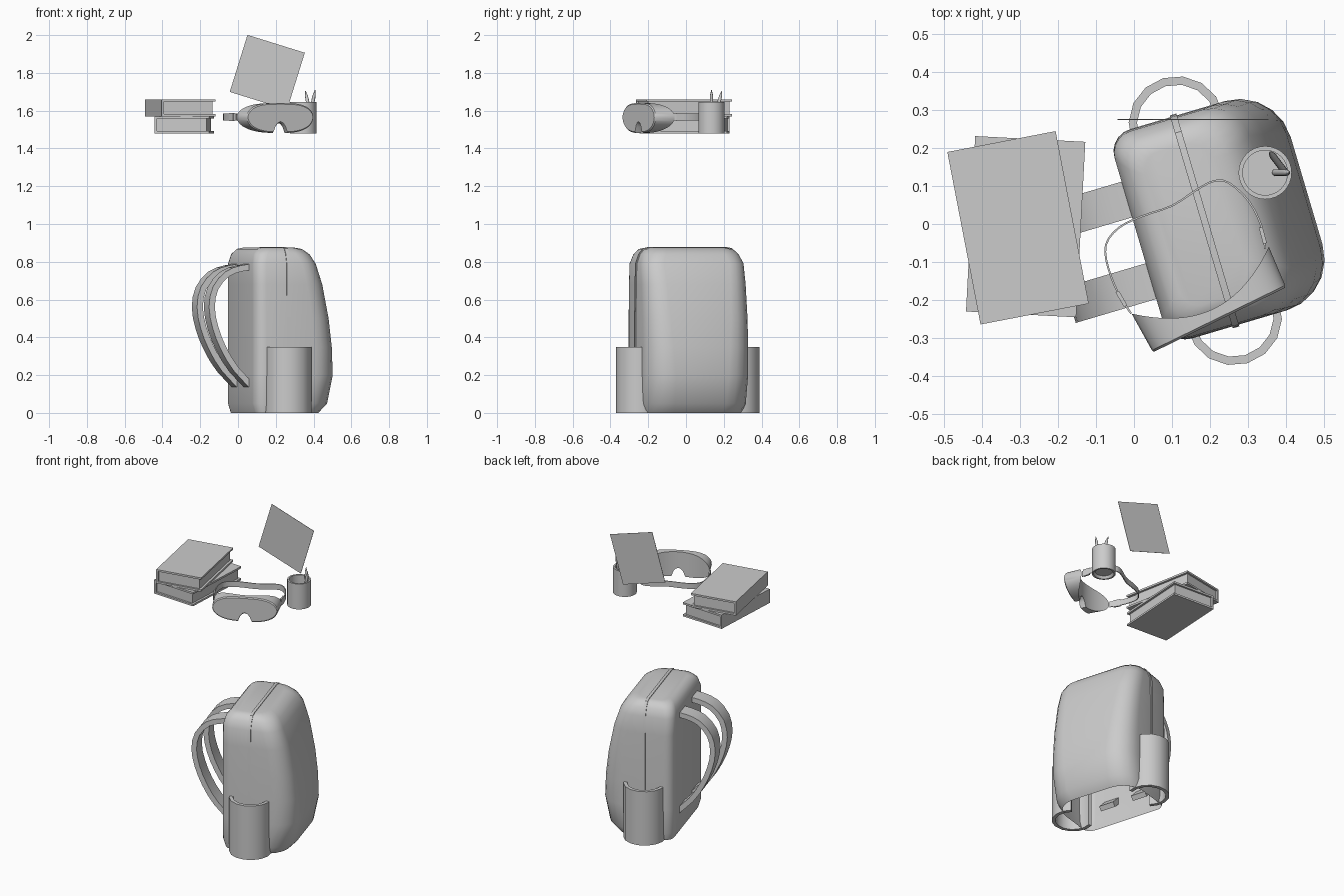
import bpy, bmesh
from math import sin, cos, pi, radians
from mathutils import Matrix, Vector

if "Cube" in bpy.data.objects:
    bpy.data.objects.remove(bpy.data.objects["Cube"])

T = Matrix.Translation
def rz(deg): return Matrix.Rotation(radians(deg), 4, 'Z')

def finish(name, bm, mat=Matrix(), smooth=35):
    bmesh.ops.recalc_face_normals(bm, faces=bm.faces[:])
    me = bpy.data.meshes.new(name)
    bm.to_mesh(me)
    bm.free()
    ob = bpy.data.objects.new(name, me)
    bpy.context.collection.objects.link(ob)
    ob.matrix_world = mat
    bpy.ops.object.select_all(action='DESELECT')
    ob.select_set(True)
    bpy.context.view_layer.objects.active = ob
    if smooth:
        bpy.ops.object.shade_smooth_by_angle(angle=radians(smooth))
    return ob

def loft(bm, rings, closed=True):
    """Bridge successive point rings with quads and return the vertex rings."""
    vs = [[bm.verts.new(p) for p in r] for r in rings]
    n = len(vs[0])
    for a, b in zip(vs, vs[1:]):
        for i in range(n if closed else n - 1):
            j = (i + 1) % n
            bm.faces.new((a[i], a[j], b[j], b[i]))
    return vs

def ribbon(name, pts, across, width, thick, mat):
    """Flat band swept along a path; 'across' is its constant width direction."""
    pts, across = [Vector(p) for p in pts], Vector(across)
    rings = []
    for i, p in enumerate(pts):
        t = (pts[min(i + 1, len(pts) - 1)] - pts[max(i - 1, 0)]).normalized()
        n = t.cross(across).normalized() * thick / 2
        w = across * width / 2
        rings.append([p + w + n, p - w + n, p - w - n, p + w - n])
    bm = bmesh.new()
    vs = loft(bm, rings)
    bm.faces.new(vs[0])
    bm.faces.new(vs[-1])
    return finish(name, bm, mat)

def lathe(name, profile, n, mat):
    bm = bmesh.new()
    vs = loft(bm, [[(r * cos(2 * pi * i / n), r * sin(2 * pi * i / n), z)
                    for i in range(n)] for r, z in profile])
    bm.faces.new(vs[0])
    bm.faces.new(vs[-1])
    return finish(name, bm, mat)

def box(bm, x0, x1, y0, y1, z0, z1):
    m = T(((x0 + x1) / 2, (y0 + y1) / 2, (z0 + z1) / 2)) @ \
        Matrix.Diagonal((x1 - x0, y1 - y0, z1 - z0, 1))
    bmesh.ops.create_cube(bm, size=1, matrix=m)

def smooth_path(pts, sub=3):
    """Catmull-Rom subdivision of a few control points."""
    P = [Vector(p) for p in pts]
    P = [2 * P[0] - P[1]] + P + [2 * P[-1] - P[-2]]
    out = []
    for a, b, c, d in zip(P, P[1:], P[2:], P[3:]):
        for k in range(sub):
            t = k / sub
            out.append(b + (c - a) * t / 2 + (2 * a - 5 * b + 4 * c - d) * t * t / 2
                       + (3 * b - a - 3 * c + d) * t ** 3 / 2)
    return out + [P[-2]]

# backpack shell: rounded sections (z, back, front, half width, back r, front r), open below
PACK = T((0.013, -0.043, 0)) @ rz(16.5)
LEVELS = [(0, .015, .385, .272, .05, .14), (.05, 0, .43, .283, .06, .14),
          (.2, 0, .46, .287, .06, .14), (.35, 0, .452, .287, .06, .13),
          (.5, 0, .432, .287, .06, .12), (.68, 0, .395, .285, .06, .11),
          (.79, 0, .357, .282, .06, .1), (.84, .012, .328, .264, .06, .1),
          (.868, .035, .29, .24, .06, .09), (.875, .065, .255, .21, .05, .08)]

def section(z, u0, u1, w, rb, rf):
    ring = []
    for cx, cy, r, a0 in ((u1 - rf, w - rf, rf, 0), (u0 + rb, w - rb, rb, 90),
                          (u0 + rb, rb - w, rb, 180), (u1 - rf, rf - w, rf, 270)):
        for k in range(6):
            a = radians(a0 + 18 * k)
            ring.append((cx + r * cos(a), cy + r * sin(a), z))
    return ring

bm = bmesh.new()
top = loft(bm, [section(*l) for l in LEVELS])[-1]
bm.faces.new(top)
finish("backpack_body", bm, PACK, 50)

# zip strip over the top and down both sides
side = [(.18, l[3] + .002, l[0] + .001) for l in LEVELS[2:]]
ribbon("zip_strip", side + [(u, -w, z) for u, w, z in reversed(side)],
       (1, 0, 0), .018, .006, PACK)

# side pockets and shoulder straps
strap = smooth_path([(.04, 0, .775), (-.04, 0, .765), (-.12, 0, .735), (-.185, 0, .66),
                     (-.205, 0, .56), (-.185, 0, .45), (-.14, 0, .34),
                     (-.07, 0, .23), (.05, 0, .11)], 2)
for s, label in ((1, "left"), (-1, "right")):
    arc = [radians(-30 + 24 * k) for k in range(11)]
    ribbon(label + "_pocket",
           [(.182 + .115 * cos(a), s * (.267 + .113 * sin(a)), .175) for a in arc],
           (0, 0, 1), .35, .022, PACK)
    ribbon(label + "_shoulder_strap", strap, (0, 1, 0), .098, .032,
           PACK @ T((0, s * .112, 0)))

# two hardback books: covers, spine and inset pages
for label, x, y, z, ang in (("lower", -.285, -.007, 1.48, -3), ("upper", -.305, -.01, 1.57, 10.9)):
    m = T((x, y, z)) @ rz(ang)
    bm = bmesh.new()
    for z0 in (0, .078):
        box(bm, -.145, .145, -.231, .231, z0, z0 + .012)
    box(bm, -.145, -.133, -.231, .231, .012, .078)
    finish(label + "_book_cover", bm, m, 0)
    bm = bmesh.new()
    box(bm, -.133, .131, -.219, .219, .012, .078)
    finish(label + "_book_pages", bm, m, 0)

# thin tilted sheet
bm = bmesh.new()
box(bm, -.159, .159, -.001, .001, -.158, .158)
finish("paper_sheet", bm, T((.155, .275, 1.803)) @ Matrix.Rotation(radians(17.3), 4, 'Y'), 0)

# cup with two pens
lathe("cup", [(.05, 1.495), (.06, 1.48), (.07, 1.48), (.07, 1.645), (.059, 1.645), (.059, 1.5)],
      32, T((.345, .135, 0)))
for label, base, tip in (("first", (.395, .14, 1.51), (.357, .19, 1.705)),
                         ("second", (.372, .135, 1.51), (.408, .135, 1.71))):
    d = Vector(tip) - Vector(base)
    L = d.length
    lathe(label + "_pen", [(.009, 0), (.009, L - .045), (.007, L - .025), (.001, L)], 12,
          T(base) @ d.to_track_quat('Z', 'Y').to_matrix().to_4x4())

# goggles: columns across the lens with nose notch and concave back
rings = []
for k in range(45):
    t = sin(-pi / 2 + pi * k / 44)
    a = .195 * t
    hi = .085 + .075 * max(.002, 1 - abs(t) ** 3.5) ** .5
    lo = .085 - .083 * max(.002, 1 - abs(t) ** 3) ** .5
    if abs(a) < .042:
        lo = max(lo, .056 * (1 - (a / .042) ** 2) ** .8)
    back = .033 + .083 * t * t
    flare = 1 + .03 * abs(t)
    e = .006
    rings.append([(a * .985, 0, hi - e), (a, e, hi), (a * flare, back, hi),
                  (a * flare, back, lo), (a, e, lo), (a * .985, 0, lo + e)])
bm = bmesh.new()
vs = loft(bm, rings)
bm.faces.new(vs[0])
bm.faces.new(vs[-1])
finish("goggles", bm, T((.225, -.252, 1.48)) @ rz(26))

# goggles head band and buckles
Z = 1.566
band = [(.345, -.065), (.335, -.005), (.302, .06), (.25, .108), (.21, .113), (.165, .09),
        (.1, .048), (.02, .02), (-.04, -.01), (-.074, -.055), (-.068, -.115),
        (-.04, -.185), (-.008, -.235)]
ribbon("goggles_band", smooth_path([(x, y, Z) for x, y in band]), (0, 0, 1), .036, .005, Matrix())
for label, x, y, ang in (("left", -.033, -.197, -60), ("right", .339, -.03, -75)):
    bm = bmesh.new()
    box(bm, -.022, .022, -.005, .005, -.022, .022)
    finish(label + "_band_buckle", bm, T((x, y, Z)) @ rz(ang), 0)
